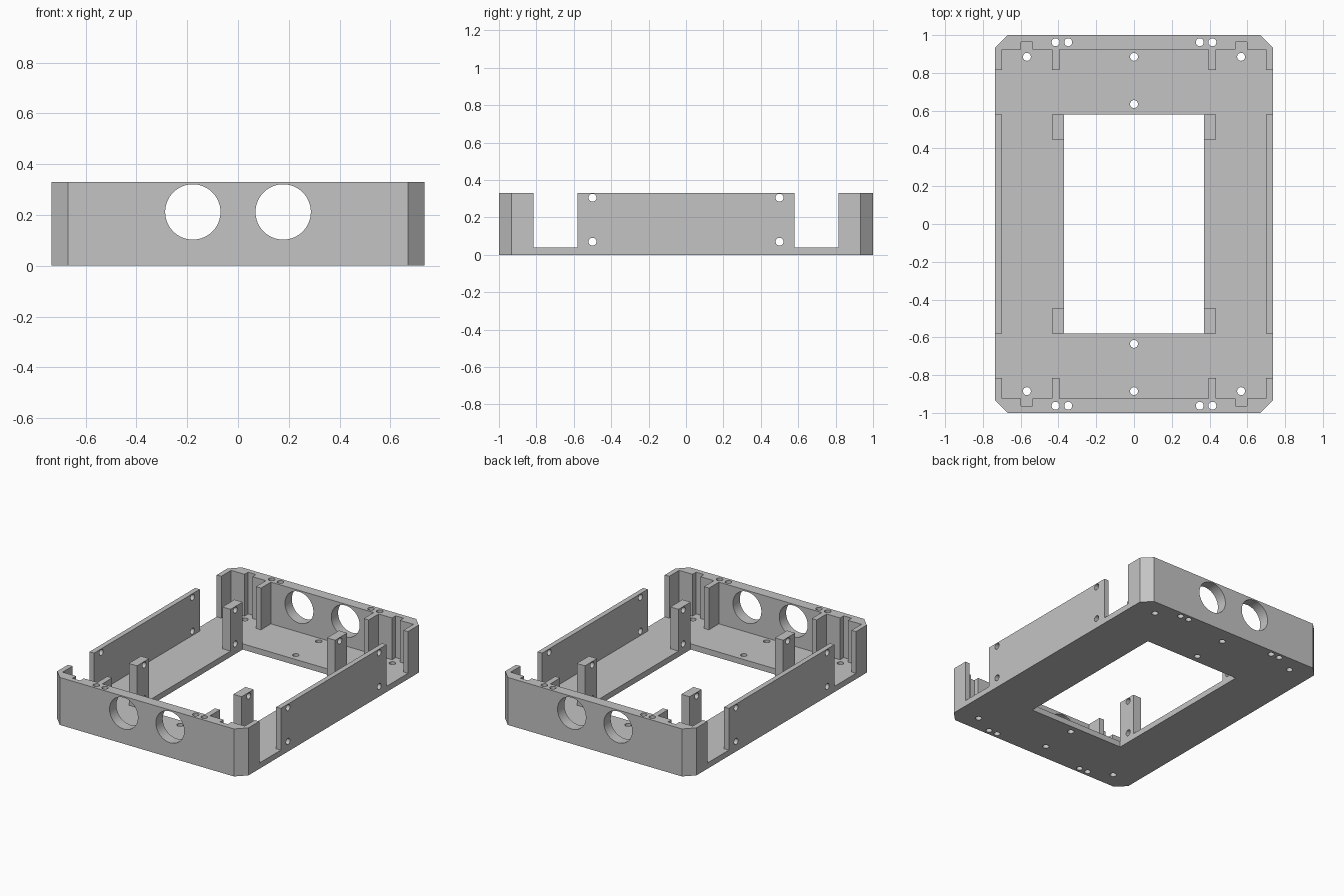
import bpy, bmesh, math
from mathutils import Matrix

if "Cube" in bpy.data.objects:
    bpy.data.objects.remove(bpy.data.objects["Cube"])

grey = bpy.data.materials.new("plain grey")
grey.use_nodes = True
COLOUR = (0.55, 0.55, 0.55, 1)
grey.diffuse_color = COLOUR
grey.node_tree.nodes["Principled BSDF"].inputs["Base Color"].default_value = COLOUR

W, L, H = 0.735, 1.0, 0.33       # half width, half length, height
FLOOR, CHAMFER = 0.04, 0.066
SIDE_IN, END_IN = 0.70, 0.925    # inner wall faces
OPEN_X, OPEN_Y = 0.37, 0.58      # floor opening
SIGNS = [(sx, sy) for sx in (-1, 1) for sy in (-1, 1)]


def finish(name, bm):
    bmesh.ops.recalc_face_normals(bm, faces=bm.faces)
    mesh = bpy.data.meshes.new(name)
    bm.to_mesh(mesh)
    bm.free()
    mesh.materials.append(grey)
    obj = bpy.data.objects.new(name, mesh)
    bpy.context.collection.objects.link(obj)
    return obj


def add_box(bm, x0, x1, y0, y1, z0, z1):
    place = Matrix.Translation(((x0 + x1) / 2, (y0 + y1) / 2, (z0 + z1) / 2))
    size = Matrix.Diagonal((abs(x1 - x0), abs(y1 - y0), abs(z1 - z0), 1))
    bmesh.ops.create_cube(bm, size=1, matrix=place @ size)


def add_rod(bm, centre, axis, radius, depth, sides=32):
    turn = {"x": Matrix.Rotation(math.pi / 2, 4, "Y"),
            "y": Matrix.Rotation(math.pi / 2, 4, "X"),
            "z": Matrix.Identity(4)}[axis]
    bmesh.ops.create_cone(bm, cap_ends=True, segments=sides, radius1=radius, radius2=radius,
                          depth=depth, matrix=Matrix.Translation(centre) @ turn)


def boxes(name, *extents):
    bm = bmesh.new()
    for e in extents:
        add_box(bm, *e)
    return finish(name, bm)


def rods(name, centres, axis, radius, depth, sides=32):
    bm = bmesh.new()
    for c in centres:
        add_rod(bm, c, axis, radius, depth, sides)
    return finish(name, bm)


def activate(obj):
    bpy.ops.object.select_all(action="DESELECT")
    obj.select_set(True)
    bpy.context.view_layer.objects.active = obj


def carve(obj, cutter):
    activate(obj)
    mod = obj.modifiers.new("cut", "BOOLEAN")
    mod.operation, mod.solver, mod.object = "DIFFERENCE", "EXACT", cutter
    bpy.ops.object.modifier_apply(modifier=mod.name)
    bpy.data.objects.remove(cutter)


def side_holes():
    return rods("side_hole_cutter", [(0, sy * 0.5, z) for sy in (-1, 1) for z in (0.07, 0.305)],
                "x", 0.021, 2)


# Tray: chamfered block
bm = bmesh.new()
add_box(bm, -W, W, -L, L, 0, H)
corners = [e for e in bm.edges if abs(e.verts[0].co.z - e.verts[1].co.z) > 0.1]
bmesh.ops.bevel(bm, geom=corners, offset=CHAMFER, segments=1, affect="EDGES")
tray = finish("tray", bm)

# Hollow, floor opening, gaps in the side walls, grooves in the end walls
carve(tray, boxes("hollow_cutter", (-SIDE_IN, SIDE_IN, -END_IN, END_IN, FLOOR, 1)))
carve(tray, boxes("opening_cutter", (-OPEN_X, OPEN_X, -OPEN_Y, OPEN_Y, -1, 1)))
carve(tray, boxes("gap_cutter", *[(-1, 1, s * OPEN_Y, s * 0.816, FLOOR, 1) for s in (-1, 1)]))
carve(tray, boxes("groove_cutter", *[(sx * 0.537, sx * 0.597, sy * 0.9, sy * 0.964, FLOOR, 1)
                                     for sx, sy in SIGNS]))

# Large round holes in both end walls
carve(tray, rods("port_cutter", [(s * 0.178, 0, 0.212) for s in (-1, 1)], "y", 0.109, 3, 64))

# Screw holes: down through end walls and floor, across through side walls
down = [(sx * x, sy * y, 0.15) for sx, sy in SIGNS
        for x, y in ((0.348, 0.962), (0.415, 0.962), (0.567, 0.885))]
down += [(0, s * y, 0.15) for s in (-1, 1) for y in (0.885, 0.635)]
carve(tray, rods("screw_cutter", down, "z", 0.021, 1))
carve(tray, side_holes())

# Posts at the corners of the opening
posts = boxes("posts", *[(sx * OPEN_X, sx * 0.433, sy * 0.447, sy * OPEN_Y, FLOOR, H)
                         for sx, sy in SIGNS])
carve(posts, side_holes())

# Ribs inside the end walls
ribs = boxes("end_wall_ribs", *[(sx * 0.395, sx * 0.433, sy * 0.816, sy * END_IN, FLOOR, H)
                                for sx, sy in SIGNS])

for part in (tray, posts, ribs):
    activate(part)
    bpy.ops.object.shade_smooth_by_angle(angle=math.radians(30))
